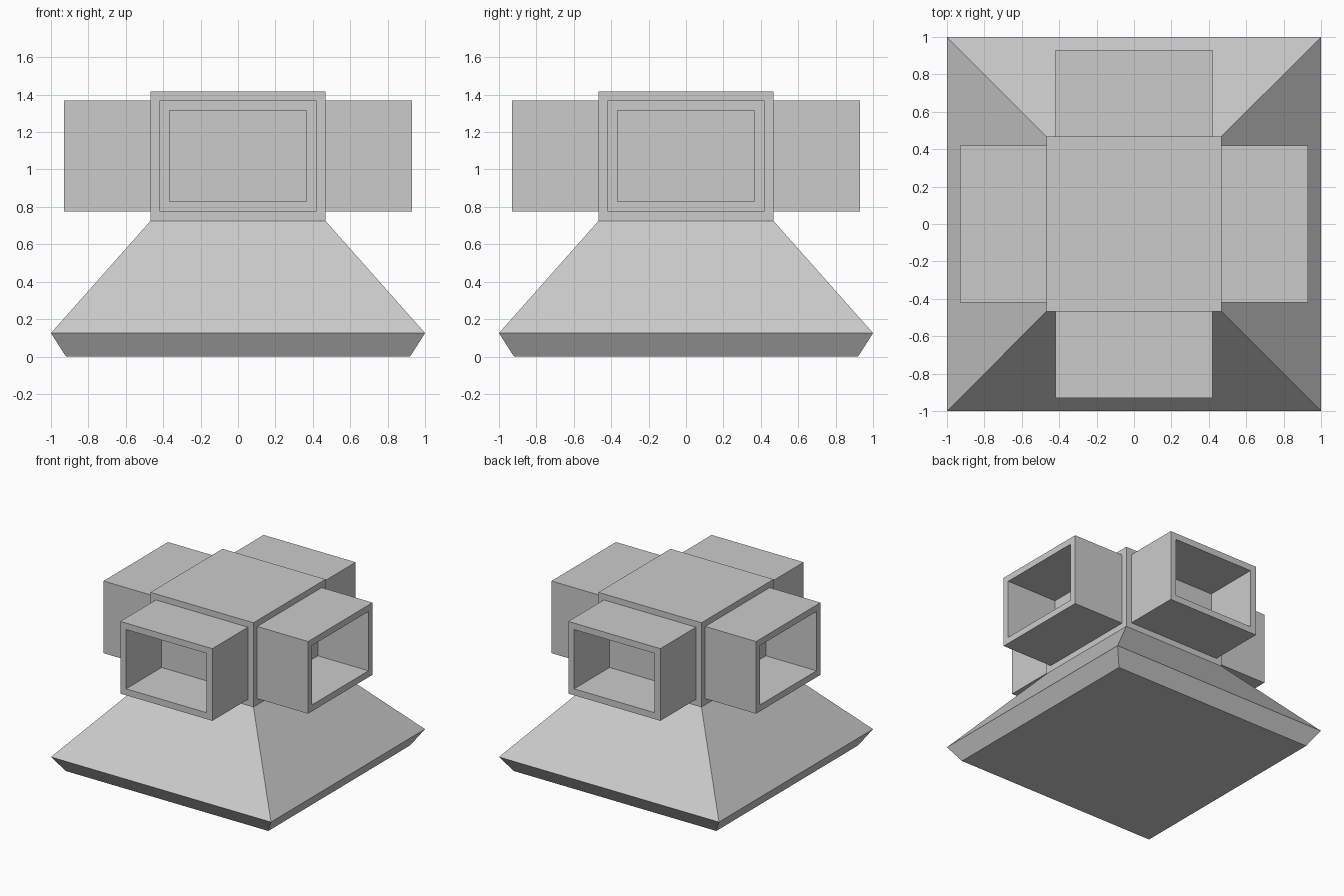
import bpy, bmesh
from mathutils import Vector

if "Cube" in bpy.data.objects:
    bpy.data.objects.remove(bpy.data.objects["Cube"])


def finish(bm, name):
    bmesh.ops.recalc_face_normals(bm, faces=bm.faces)
    mesh = bpy.data.meshes.new(name)
    bm.to_mesh(mesh)
    bm.free()
    obj = bpy.data.objects.new(name, mesh)
    bpy.context.collection.objects.link(obj)
    return obj


def push(bm, face, offset):
    """Extrude a face along an offset and return the new cap."""
    new = bmesh.ops.extrude_discrete_faces(bm, faces=[face])["faces"][0]
    bmesh.ops.translate(bm, verts=new.verts, vec=offset)
    return new


def inset(bm, face, amount):
    bmesh.ops.inset_individual(bm, faces=[face], thickness=amount)
    return face


# Flared base and square hub: stacked square sections (half width, height)
bm = bmesh.new()
rings = []
for r, z in [(0.92, 0), (1.0, 0.125), (0.468, 0.725), (0.468, 1.417)]:
    rings.append([bm.verts.new((x * r, y * r, z))
                  for x, y in ((-1, -1), (1, -1), (1, 1), (-1, 1))])
bm.faces.new(rings[0][::-1])
bm.faces.new(rings[-1])
hub_sides = []
for level, (low, high) in enumerate(zip(rings, rings[1:])):
    for i in range(4):
        j = (i + 1) % 4
        face = bm.faces.new((low[i], low[j], high[j], high[i]))
        if level == 2:
            hub_sides.append(face)
bm.normal_update()

# Four open box spouts: frame, extrude out, rim, recess
for face in hub_sides:
    out = Vector(face.normal)
    face = inset(bm, face, 0.07)
    face = push(bm, face, out * 0.462)
    bm.normal_update()
    face = inset(bm, face, 0.075)
    face = push(bm, face, out * -0.46)

finish(bm, "four_way_vent_on_flared_base")
